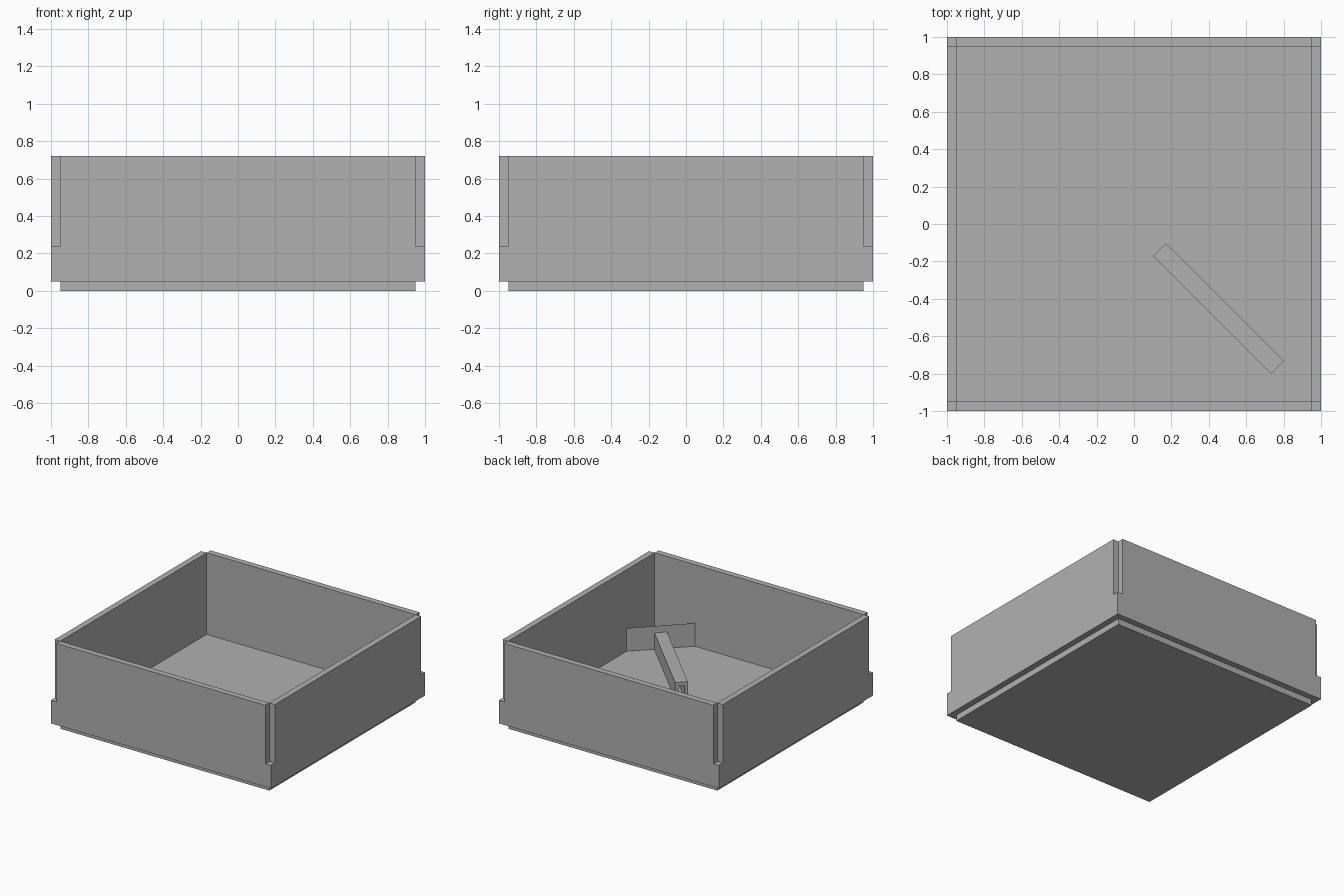
import bpy, bmesh
from math import radians
from mathutils import Matrix, Vector

cube = bpy.data.objects.get("Cube")
if cube:
    bpy.data.objects.remove(cube, do_unlink=True)

GREY = (0.44, 0.44, 0.44, 1)
grey = bpy.data.materials.new("plain grey")
grey.use_nodes = True
grey.diffuse_color = GREY
grey.node_tree.nodes["Principled BSDF"].inputs["Base Color"].default_value = GREY

OUT, INN = 1.0, 0.95              # outer and inner half widths
FLOOR, LEDGE, TOP = 0.05, 0.24, 0.72


def finish(name, bm, matrix=Matrix()):
    mesh = bpy.data.meshes.new(name)
    bm.to_mesh(mesh)
    bm.free()
    mesh.materials.append(grey)
    obj = bpy.data.objects.new(name, mesh)
    obj.matrix_world = matrix
    bpy.context.collection.objects.link(obj)
    return obj


def prism(name, outline, y0, y1, matrix=Matrix()):
    """Extrude an outline in the xz plane from y0 to y1."""
    bm = bmesh.new()
    face = bm.faces.new([bm.verts.new((x, y0, z)) for x, z in outline])
    if y0 != y1:
        grown = bmesh.ops.extrude_face_region(bm, geom=[face])["geom"]
        moved = [v for v in grown if isinstance(v, bmesh.types.BMVert)]
        bmesh.ops.translate(bm, verts=moved, vec=(0, y1 - y0, 0))
        bmesh.ops.recalc_face_normals(bm, faces=bm.faces)
    return finish(name, bm, matrix)


def rect(half, z0, z1):
    return [(-half, z0), (half, z0), (half, z1), (-half, z1)]


# Base plate that forms the floor and the lip underneath
prism("base_plate", rect(INN, 0, FLOOR), -INN, INN)

# Front and back walls carry the corner blocks below the notches
notched = [(-OUT, FLOOR), (OUT, FLOOR), (OUT, LEDGE), (INN, LEDGE),
           (INN, TOP), (-INN, TOP), (-INN, LEDGE), (-OUT, LEDGE)]
prism("front_wall", notched, -OUT, -INN)
prism("back_wall", notched, INN, OUT)

# Side walls fit between them
turn = Matrix.Rotation(radians(90), 4, "Z")
prism("left_wall", rect(INN, FLOOR, TOP), -OUT, -INN, turn)
prism("right_wall", rect(INN, FLOOR, TOP), INN, OUT, turn)

# Diagonal bar on the floor, hollowed as an inverted channel
W, SLOT, BAR_TOP, ROOF = 0.048, 0.024, 0.185, 0.155
channel = [(-W, FLOOR), (-SLOT, FLOOR), (-SLOT, ROOF), (SLOT, ROOF),
           (SLOT, FLOOR), (W, FLOOR), (W, BAR_TOP), (-W, BAR_TOP)]
diagonal = Matrix.Translation((0.452, -0.452, 0)) @ Matrix.Rotation(radians(45), 4, "Z")
prism("diagonal_bar", channel, -0.445, 0.445, diagonal)

# Thin upright divider across the front left corner
start, end = Vector((0.585, -INN, 0)), Vector((INN, -0.585, 0))
across = Matrix.Translation((start + end) / 2) @ Matrix.Rotation(radians(45), 4, "Z")
prism("corner_divider", rect((end - start).length / 2, 0.04, LEDGE), 0, 0, across)
